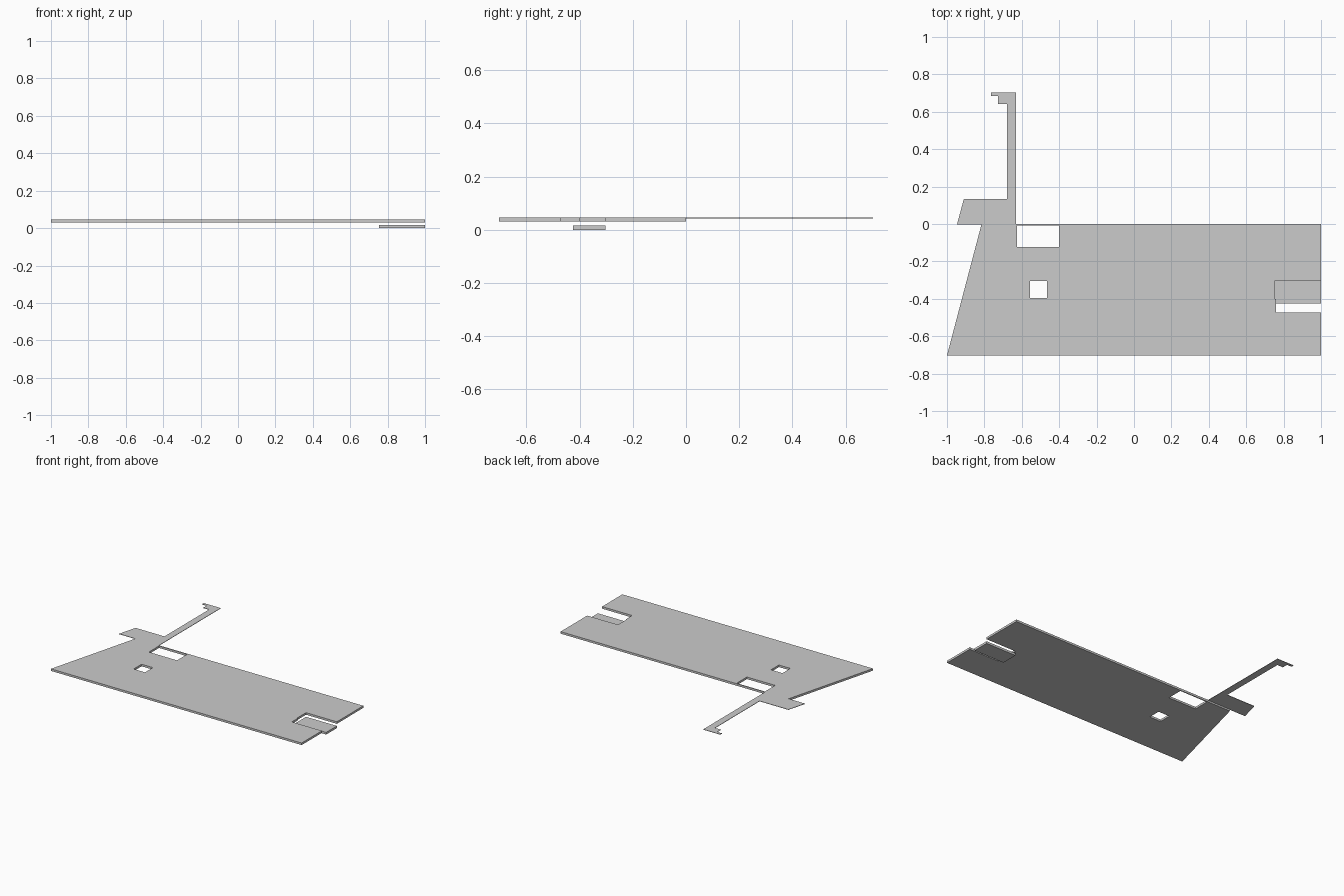
import bpy, bmesh

if "Cube" in bpy.data.objects:
    bpy.data.objects.remove(bpy.data.objects["Cube"])


def plate(name, outline, z0, z1):
    """Extrude a flat outline (counter-clockwise) between two heights."""
    bm = bmesh.new()
    face = bm.faces.new([bm.verts.new((x, y, z0)) for x, y in outline])
    ext = bmesh.ops.extrude_face_region(bm, geom=[face])
    for v in ext["geom"]:
        if isinstance(v, bmesh.types.BMVert):
            v.co.z = z1
    bmesh.ops.recalc_face_normals(bm, faces=bm.faces[:])
    mesh = bpy.data.meshes.new(name)
    bm.to_mesh(mesh)
    bm.free()
    obj = bpy.data.objects.new(name, mesh)
    bpy.context.collection.objects.link(obj)
    return obj


def rect(x0, x1, y0, y1):
    return [(x0, y0), (x1, y0), (x1, y1), (x0, y1)]


BOTTOM, TOP = 0.031, 0.046

# Main slab with slanted left end and a slot in the right end
slab = plate("main_slab", [
    (-1, -0.703), (1, -0.703), (1, -0.472), (0.76, -0.472), (0.76, -0.4),
    (0.754, -0.4), (0.754, -0.302), (1, -0.302), (1, 0), (-0.815, 0)],
    BOTTOM, TOP)

# Rectangular and square openings through the slab
openings = {
    "wide_opening_cutter": rect(-0.625, -0.4, -0.123, -0.007),
    "square_opening_cutter": rect(-0.556, -0.465, -0.395, -0.305),
}
for name, outline in openings.items():
    cutter = plate(name, outline, BOTTOM - 0.05, TOP + 0.05)
    cutter.hide_render = True
    mod = slab.modifiers.new(name, 'BOOLEAN')
    mod.operation = 'DIFFERENCE'
    mod.solver = 'EXACT'
    mod.object = cutter

# Bake the openings and remove the cutters
bpy.context.view_layer.update()
deps = bpy.context.evaluated_depsgraph_get()
cut_mesh = bpy.data.meshes.new_from_object(slab.evaluated_get(deps))
slab.modifiers.clear()
slab.data = cut_mesh
for name in openings:
    bpy.data.objects.remove(bpy.data.objects[name])

# Thin sheet with a long hooked arm on the back edge
plate("hooked_arm", [
    (-0.947, -0.004), (-0.817, -0.004), (-0.815, 0), (-0.63, 0),
    (-0.63, 0.703), (-0.765, 0.703), (-0.765, 0.684), (-0.727, 0.684),
    (-0.727, 0.642), (-0.68, 0.642), (-0.68, 0.133), (-0.91, 0.133)],
    TOP - 0.003, TOP)

# Loose tab sitting below the slot
plate("lower_tab", rect(0.754, 1, -0.424, -0.302), 0, 0.016)
